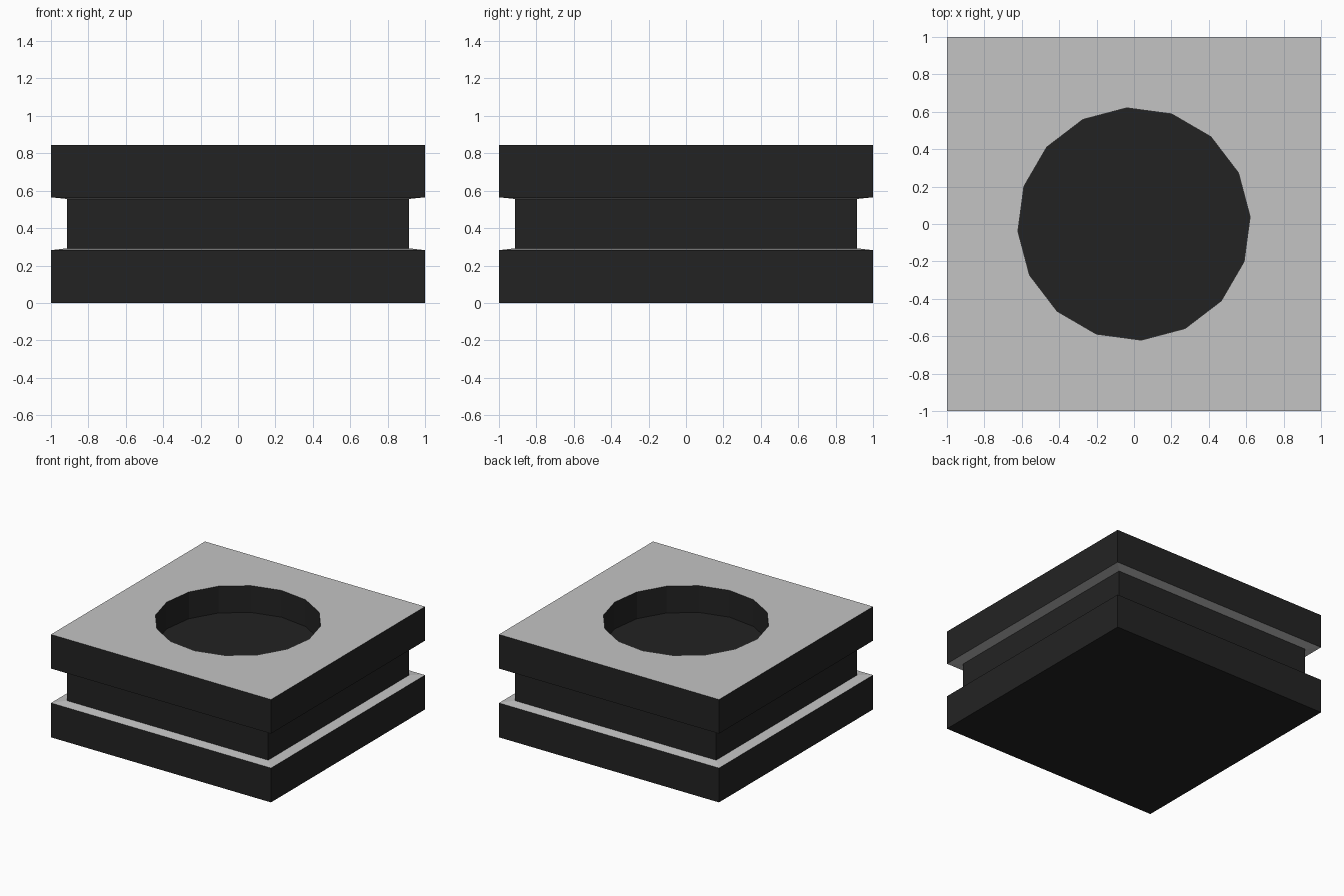
import bpy, bmesh, math

if "Cube" in bpy.data.objects:
    bpy.data.objects.remove(bpy.data.objects["Cube"])


def material(name, value):
    m = bpy.data.materials.new(name)
    m.diffuse_color = (value, value, value, 1)
    m.use_nodes = True
    m.node_tree.nodes["Principled BSDF"].inputs["Base Color"].default_value = m.diffuse_color
    return m


SIDES, RADIUS, TURN = 16, 0.622, math.radians(3.6)
TOP, FLOOR = 0.845, 0.625
bm = bmesh.new()


def square(half, z):
    return [bm.verts.new((sx * half, sy * half, z))
            for sx, sy in ((1, 1), (-1, 1), (-1, -1), (1, -1))]


def circle(z):
    return [bm.verts.new((RADIUS * math.cos(TURN + math.tau * i / SIDES),
                          RADIUS * math.sin(TURN + math.tau * i / SIDES), z))
            for i in range(SIDES)]


def skin(a, b, mat=0):
    n = len(a)
    for i in range(n):
        j = (i + 1) % n
        bm.faces.new((a[i], a[j], b[j], b[i])).material_index = mat


# Outer body: lower slab, recessed waist, upper slab; grey sloping ledges
profile = [(1, 0), (1, 0.282), (0.915, 0.292), (0.915, 0.556), (1, 0.565), (1, TOP)]
rings = [square(h, z) for h, z in profile]
bm.faces.new(rings[0][::-1])
for k in range(len(rings) - 1):
    skin(rings[k], rings[k + 1], 1 if k in (1, 3) else 0)

# Round recess: dark wall and floor
rim, base = circle(TOP), circle(FLOOR)
skin(base, rim)
bm.faces.new(base)

# Grey top around the recess, fanned from each corner
corners = rings[-1]
for i in range(SIDES):
    a, b = rim[i], rim[(i + 1) % SIDES]
    c = corners[i // 4]
    bm.faces.new((a, c, b)).material_index = 1
    if i % 4 == 3:
        bm.faces.new((b, c, corners[(i // 4 + 1) % 4])).material_index = 1

bmesh.ops.recalc_face_normals(bm, faces=bm.faces[:])
mesh = bpy.data.meshes.new("recessed_block")
bm.to_mesh(mesh)
bm.free()
mesh.materials.append(material("charcoal", 0.0165))
mesh.materials.append(material("light grey", 0.55))
obj = bpy.data.objects.new("recessed_block", mesh)
bpy.context.collection.objects.link(obj)
